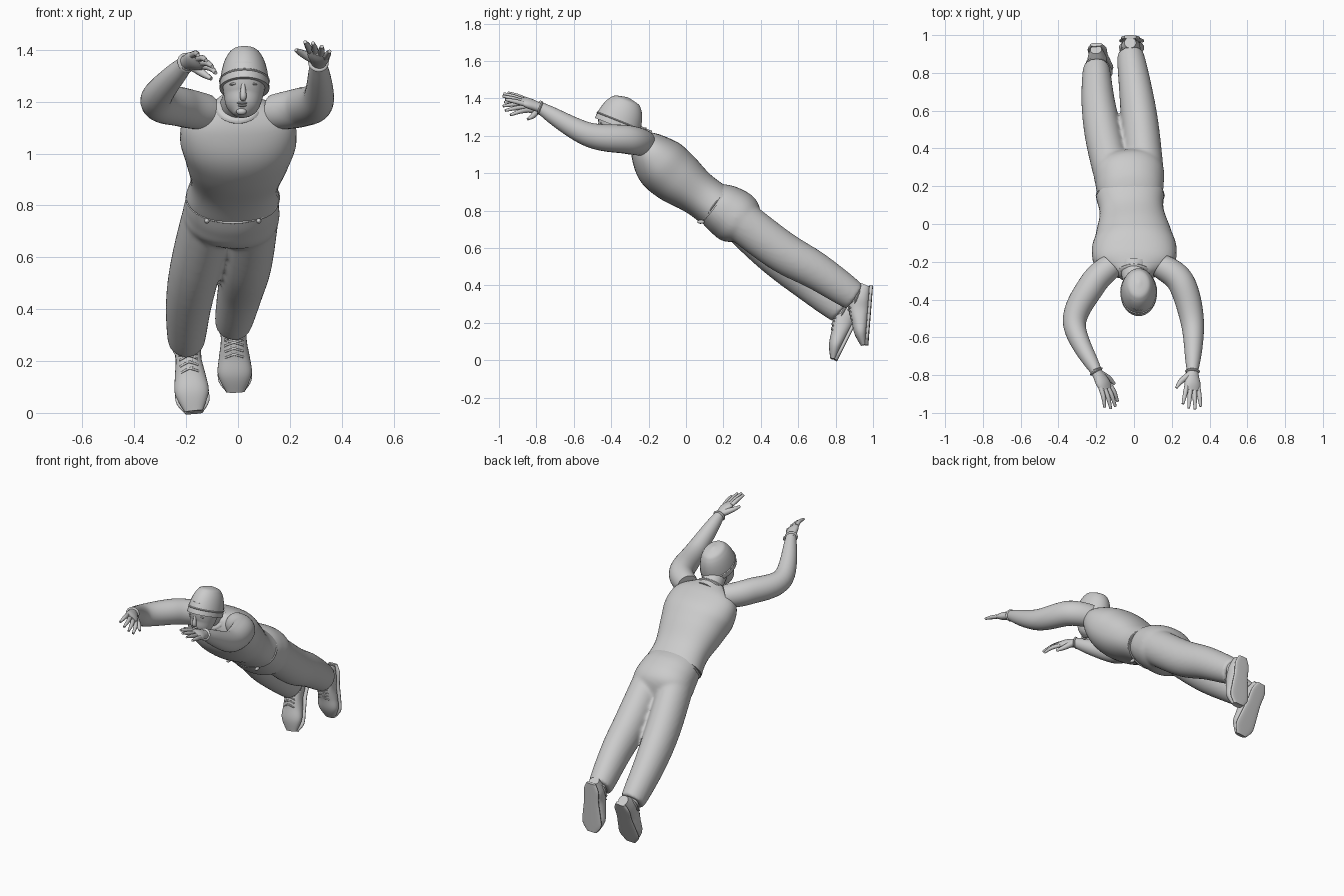
import bpy, bmesh, math
from mathutils import Vector

if "Cube" in bpy.data.objects:
    bpy.data.objects.remove(bpy.data.objects["Cube"], do_unlink=True)

shade = (.6, .6, .6, 1)
grey = bpy.data.materials.new("plain_grey")
grey.use_nodes = True
grey.diffuse_color = shade
grey.node_tree.nodes["Principled BSDF"].inputs["Base Color"].default_value = shade
ACROSS = Vector((1, 0, 0))


def finish(name, bm):
    bmesh.ops.recalc_face_normals(bm, faces=bm.faces)
    mesh = bpy.data.meshes.new(name)
    bm.to_mesh(mesh)
    bm.free()
    mesh.materials.append(grey)
    obj = bpy.data.objects.new(name, mesh)
    bpy.context.collection.objects.link(obj)
    bpy.ops.object.select_all(action='DESELECT')
    obj.select_set(True)
    bpy.context.view_layer.objects.active = obj
    bpy.ops.object.shade_smooth_by_angle(angle=math.radians(50))
    return obj


def sample(values, t):
    """Smooth curve through numbers or points, t from start to end."""
    last = len(values) - 1
    i = min(int(t * last), last - 1)
    t = t * last - i
    before, start = values[max(i - 1, 0)], values[i]
    end, after = values[i + 1], values[min(i + 2, last)]
    leave, arrive = (end - before) / 2, (after - start) / 2
    ease = t * t * (3 - 2 * t)
    return (start * (1 - ease) + end * ease
            + leave * (t * (1 - t) ** 2) - arrive * (t * t * (1 - t)))


def loft(name, path, widths, depths, side=ACROSS, sides=28, rings=28, power=1):
    """Skin rounded sections along a path; widths run along the side direction."""
    path = [Vector(p) for p in path]
    points = [sample(path, i / rings) for i in range(rings + 1)]
    bm = bmesh.new()
    skin = []
    for i, point in enumerate(points):
        tangent = points[min(i + 1, rings)] - points[max(i - 1, 0)]
        tangent.normalize()
        wide = (side - tangent * side.dot(tangent)).normalized()
        deep = tangent.cross(wide)
        w, d = sample(widths, i / rings), sample(depths, i / rings)
        ring = []
        for k in range(sides):
            angle = math.tau * k / sides
            c, s = math.cos(angle), math.sin(angle)
            c = math.copysign(abs(c) ** power, c)
            s = math.copysign(abs(s) ** power, s)
            ring.append(bm.verts.new(point + wide * c * w + deep * s * d))
        skin.append(ring)
    for low, high in zip(skin, skin[1:]):
        for k in range(sides):
            n = (k + 1) % sides
            bm.faces.new((low[k], low[n], high[n], high[k]))
    bm.faces.new(skin[0])
    bm.faces.new(skin[-1])
    return finish(name, bm)


def tube(name, path, radii, side=ACROSS):
    return loft(name, path, radii, radii, side, 10, 9)


def limb(name, path, top, bottom, bulge, flatten):
    """Tapering limb with a muscle bulge halfway."""
    widths = [top + (bottom - top) * k / 8 + bulge * math.sin(math.pi * k / 8) for k in range(9)]
    return loft(name, path, widths, [w * flatten for w in widths])


def band(name, centre, axis, width, depth, lip, side=ACROSS):
    """Rounded rim around a part."""
    centre, step = Vector(centre), Vector(axis).normalized() * lip
    loft(name, (centre - step, centre, centre + step), (width, width + lip, width),
         (depth, depth + lip, depth), side, rings=6)


def blob(name, centre, size, turn=0):
    bm = bmesh.new()
    bmesh.ops.create_uvsphere(bm, u_segments=16, v_segments=10, radius=1)
    obj = finish(name, bm)
    obj.location, obj.scale, obj.rotation_euler = centre, size, (0, turn, 0)


# Shirt
hem = Vector((-.02, .15, .83))
spine = Vector((0, -.8, .6))
loft("shirt", (hem, (0, -.1, 1.02), (0, -.26, 1.2)), (.18, .17, .2, .225, .2, .08),
     (.12, .12, .145, .145, .1, .04), sides=40, power=.9)
band("shirt_hem", hem, spine, .177, .12, .006)
band("shirt_collar", (0, -.26, 1.18), spine, .08, .07, .01)

# Trousers: seat and legs blended into one garment
left_cuff, right_cuff = Vector((-.02, .9, .34)), Vector((-.2, .83, .27))
trousers = [
    loft("trousers", (hem + spine * .03, (-.025, .25, .775), (-.04, .35, .69)),
         (.165, .18, .18, .1), (.11, .14, .14, .07), sides=40, power=.9),
    limb("left_leg", ((.06, .25, .78), (.035, .5, .59), (.01, .7, .475), left_cuff),
         .1, .07, .01, 1.12),
    limb("right_leg", ((-.11, .25, .78), (-.16, .46, .58), (-.19, .65, .42), right_cuff),
         .1, .07, .01, 1.12)]
for part in trousers:
    part.select_set(True)
bpy.context.view_layer.objects.active = trousers[0]
bpy.ops.object.join()
blend = trousers[0].modifiers.new("blend", 'REMESH')
blend.mode, blend.voxel_size, blend.use_smooth_shade = 'VOXEL', .01, True
relax = trousers[0].modifiers.new("relax", 'SMOOTH')
relax.factor, relax.iterations = .5, 8
for x in (-.1, 0, .1):
    front = -1 if x else 1
    blob("trouser_loop", hem + Vector((x, .07 * front, .09 * front)), (.01, .02, .01))


def shoe(owner, heel, toe, cuff):
    """Shoe laid out from heel to toe, with the instep facing forward."""
    heel, toe = Vector(heel), Vector(toe)
    run = (toe - heel).normalized()
    instep = Vector((0, -1, 0))
    instep = (instep - run * instep.dot(run)).normalized()
    across = run.cross(instep)
    halves = (.03, .05, .055, .045, .035, .015)
    widths = (.03, .05, .05, .06, .065, .035)
    middle = [heel.lerp(toe, k / 5) + instep * h for k, h in enumerate(halves)]
    loft(owner + "_shoe", middle, widths, halves, power=.9)
    loft(owner + "_sole", (heel, toe), widths, (.01, .01), power=.6)
    start = heel.lerp(toe, .24) + instep * .05
    loft(owner + "_ankle", (start, cuff), (.05, .05), (.06, .055))
    band(owner + "_shoe_collar", start.lerp(cuff, .55), cuff - start, .052, .058, .006)
    for k in range(4):
        top = heel.lerp(toe, .36 + k * .07) + instep * (.12 - k * .008)
        for way in (-1, 1):
            out = across * way * .035 - run * .01
            drop = instep * .012
            tube("lace", (top + out - drop, top, top - out - drop), (.004, .004), instep)


shoe("left", (-.02, .99, .4), (-.01, .965, .08), left_cuff)
shoe("right", (-.2, .95, .3), (-.17, .8, 0), right_cuff)

# Arms
left_wrist, right_wrist = Vector((.31, -.78, 1.35)), Vector((-.2, -.78, 1.35))
limb("left_arm", ((.14, -.22, 1.16), (.25, -.31, 1.18), (.31, -.53, 1.21), left_wrist),
     .065, .03, .022, 1.05)
limb("right_arm", ((-.12, -.22, 1.16), (-.22, -.32, 1.18), (-.315, -.53, 1.21), right_wrist),
     .065, .03, .022, 1.05)


def hand(owner, wrist, reach, thumb_side, curl):
    reach, thumb_side = Vector(reach).normalized(), Vector(thumb_side)
    thumb_side = (thumb_side - reach * thumb_side.dot(reach)).normalized()
    back = reach.cross(thumb_side)
    if back.z < 0:
        back.negate()
    loft(owner + "_palm", (wrist - reach * .02, wrist + reach * .11), (.028, .033, .045, .038),
         (.025, .025, .024, .012), thumb_side, 20, 12)
    band(owner + "_wrist_band", wrist, reach, .034, .031, .006, thumb_side)
    for k in range(4):
        root = wrist + reach * .09 + thumb_side * (.034 - k * .022)
        out = (reach + thumb_side * (.18 - k * .12)) * (.12 if k in (1, 2) else .1)
        tube(owner + "_finger", (root, root + out * .5 - back * .02 * curl,
                                 root + out - back * .08 * curl), (.013, .012, .007), thumb_side)
    root = wrist + reach * .02 + thumb_side * .015
    tube(owner + "_thumb", (root, root + reach * .04 + thumb_side * .045 - back * .01,
                            root + reach * .08 + thumb_side * .07 - back * .02),
         (.02, .015, .007), back)


hand("left", left_wrist, (0, -.9, .35), (-.9, 0, .4), .1)
hand("right", right_wrist, (.5, -.85, .1), (.6, .3, -.6), .4)

# Neck, head and knitted cap
loft("neck", ((0, -.2, 1.17), (0, -.26, 1.19), (.02, -.36, 1.25)), (.075, .06), (.06, .07))
loft("head", ((.01, -.43, 1.15), (.02, -.39, 1.22), (.025, -.36, 1.33)),
     (.025, .06, .075, .083, .075), (.025, .06, .08, .1, .1))
dome = [(1 - (k / 8.01) ** 2.3) ** .5 for k in range(9)]
loft("cap", ((.025, -.37, 1.25), (.025, -.31, 1.405)),
     [d * .096 for d in dome], [d * .126 for d in dome], sides=36)
band("cap_fold", (.025, -.36, 1.28), (0, .4, 1), .094, .123, .004)

# Facial features
tube("nose", ((.02, -.462, 1.27), (.02, -.472, 1.22), (.02, -.455, 1.21)), (.007, .013, .008))
for way in (-1, 1):
    blob("brow", (.02 + way * .03, -.45, 1.27), (.024, .012, .006), way * .15)
    blob("eye", (.02 + way * .03, -.445, 1.255), (.013, .01, .006))
for name, z, width in (("upper_lip", 1.195, .02), ("lower_lip", 1.185, .017)):
    blob(name, (.016, -.457, z), (width, .01, .005))
blob("chin", (.013, -.45, 1.162), (.02, .014, .013))
